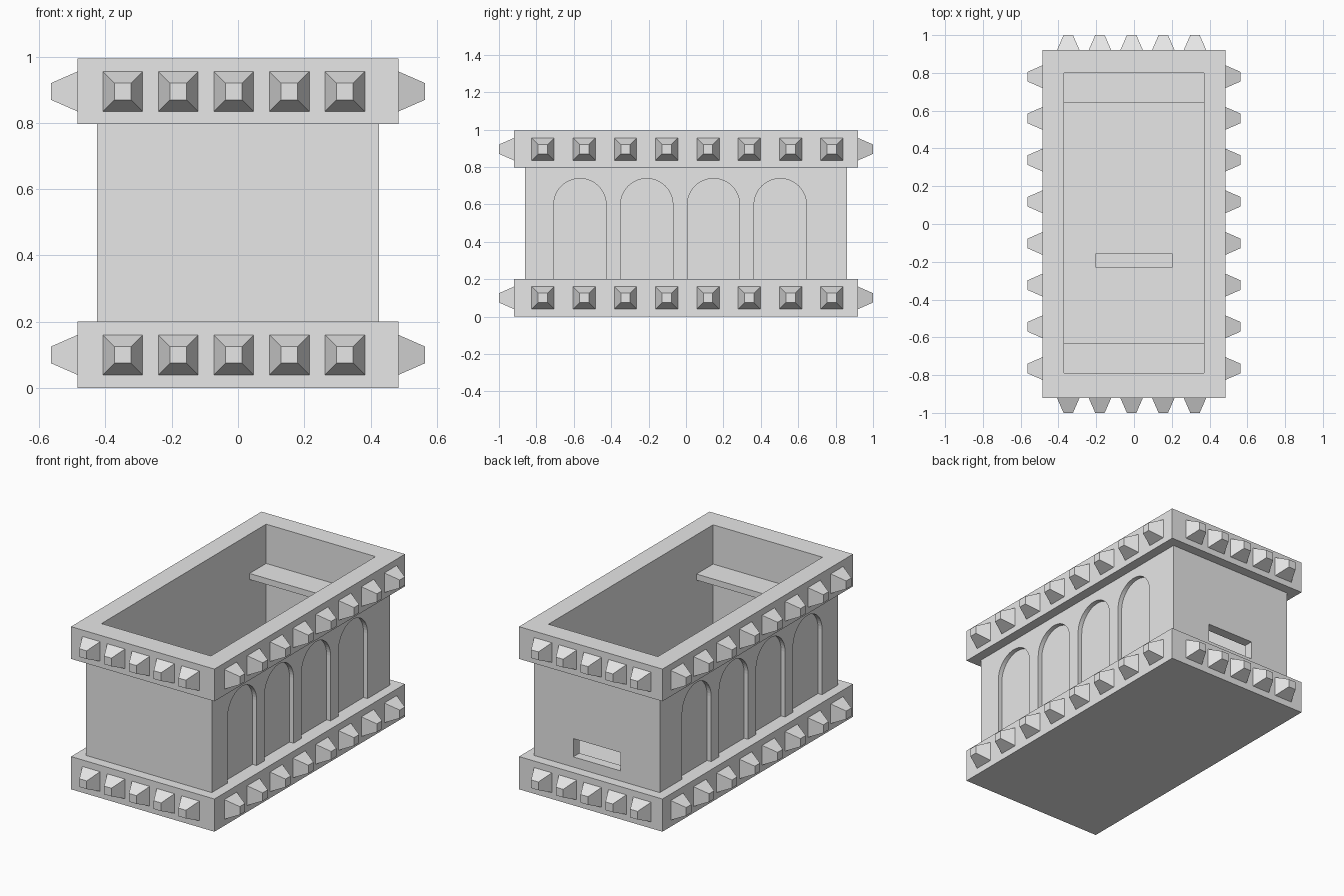
import bpy
import bmesh
from math import pi, cos, sin
from mathutils import Matrix, Vector

cube = bpy.data.objects.get("Cube")
if cube:
    bpy.data.objects.remove(cube, do_unlink=True)

# One plain stone colour
GREY = (0.8, 0.8, 0.8, 1)
stone = bpy.data.materials.new("grey_stone")
stone.use_nodes = True
stone.diffuse_color = GREY
stone.node_tree.nodes["Principled BSDF"].inputs["Base Color"].default_value = GREY


def make_object(name, bm):
    bmesh.ops.recalc_face_normals(bm, faces=bm.faces)
    mesh = bpy.data.meshes.new(name)
    bm.to_mesh(mesh)
    bm.free()
    mesh.materials.append(stone)
    obj = bpy.data.objects.new(name, mesh)
    bpy.context.collection.objects.link(obj)
    return obj


def box(name, low, high):
    low, high = Vector(low), Vector(high)
    bm = bmesh.new()
    matrix = Matrix.Translation((low + high) / 2) @ Matrix.Diagonal((*(high - low), 1))
    bmesh.ops.create_cube(bm, size=1, matrix=matrix)
    return make_object(name, bm)


def cut(target, cutter):
    mod = target.modifiers.new("cut", "BOOLEAN")
    mod.operation = "DIFFERENCE"
    mod.solver = "EXACT"
    mod.object = cutter
    cutter.hide_render = True
    cutter.hide_viewport = True
    cutter.display_type = "WIRE"


# Main dimensions
HEIGHT, BASE_TOP, RIM_BOTTOM = 0.994, 0.2, 0.797
BODY_X, BODY_Y = 0.425, 0.86
BAND_X, BAND_Y = 0.485, 0.92
IN_X, IN_FRONT, IN_BACK = 0.37, -0.79, 0.8

# Solid base, walls and rim
base = box("base_band", (-BAND_X, -BAND_Y, 0), (BAND_X, BAND_Y, BASE_TOP))
walls = box("walls", (-BODY_X, -BODY_Y, BASE_TOP), (BODY_X, BODY_Y, RIM_BOTTOM))
rim = box("rim_band", (-BAND_X, -BAND_Y, RIM_BOTTOM), (BAND_X, BAND_Y, HEIGHT))

# Open interior, the slot in the back wall and the shallow slot in the floor
cavity = box("cavity_cutter", (-IN_X, IN_FRONT, 0.1), (IN_X, IN_BACK, 1.2))
cut(walls, cavity)
cut(rim, cavity)
cut(walls, box("back_slot_cutter", (-0.16, 0.7, 0.262), (0.16, 1, 0.374)))
cut(base, box("floor_slot_cutter", (-0.2, -0.23, 0.17), (0.2, -0.155, 0.3)))

# Blind arches along both long walls
ARCH_RADIUS, SPRING, ARCH_DEPTH, ARCH_STEPS = 0.14, 0.598, 0.027, 24


def arch_cutter(name, side, y):
    profile = [(y - ARCH_RADIUS, 0.1), (y + ARCH_RADIUS, 0.1)]
    for i in range(ARCH_STEPS + 1):
        a = pi * i / ARCH_STEPS
        profile.append((y + ARCH_RADIUS * cos(a), SPRING + ARCH_RADIUS * sin(a)))
    bm = bmesh.new()
    inner = side * (BODY_X - ARCH_DEPTH)
    face = bm.faces.new([bm.verts.new((inner, py, pz)) for py, pz in profile])
    moved = bmesh.ops.extrude_face_region(bm, geom=[face])["geom"]
    verts = [v for v in moved if isinstance(v, bmesh.types.BMVert)]
    bmesh.ops.translate(bm, verts=verts, vec=(side * 0.1, 0, 0))
    return make_object(name, bm)


for side, label in ((1, "left"), (-1, "right")):
    for i in range(4):
        cut(walls, arch_cutter(f"{label}_arch_cutter_{i + 1}", side, -0.567 + 0.357 * i))

# Shelves at both ends of the interior
box("back_shelf", (-IN_X, 0.64, 0.717), (IN_X, IN_BACK, 0.754))
box("front_shelf", (-IN_X, IN_FRONT, 0.717), (IN_X, -0.63, 0.754))


# Blunt pyramid studs around both bands
def add_stud(bm, point, angle):
    matrix = (Matrix.Translation(point) @ Matrix.Rotation(angle, 4, "Z")
              @ Matrix.Rotation(pi / 2, 4, "Y") @ Matrix.Rotation(pi / 4, 4, "Z"))
    root = 2 ** 0.5
    bmesh.ops.create_cone(bm, cap_ends=True, segments=4, radius1=0.06 * root,
                          radius2=0.025 * root, depth=0.08, matrix=matrix)


for name, z in (("base_studs", 0.1), ("rim_studs", 0.895)):
    bm = bmesh.new()
    for side in (1, -1):
        for i in range(8):
            add_stud(bm, (side * (BAND_X + 0.04), -0.765 + 0.2207 * i, z), 0 if side > 0 else pi)
        for i in range(5):
            add_stud(bm, (-0.348 + 0.1677 * i, side * (BAND_Y + 0.04), z), side * pi / 2)
    make_object(name, bm)
